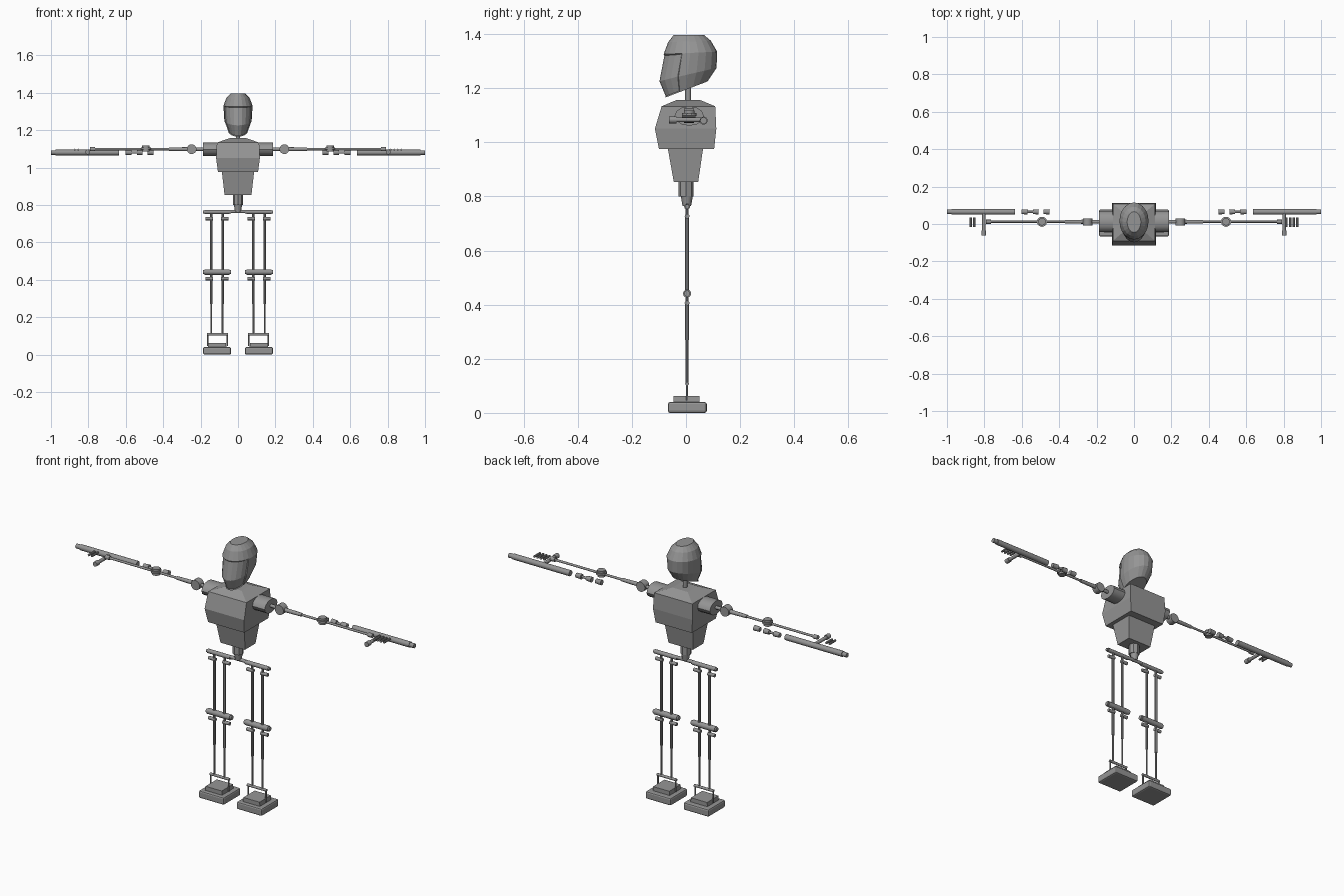
import bpy, bmesh, math
from mathutils import Vector

old = bpy.data.objects.get("Cube")
if old:
    bpy.data.objects.remove(old, do_unlink=True)

grey = bpy.data.materials.new("mid_grey")
grey.use_nodes = True
GREY = (0.3, 0.3, 0.3, 1)
grey.diffuse_color = GREY
grey.node_tree.nodes["Principled BSDF"].inputs["Base Color"].default_value = GREY


def finish(name, bm, smooth=False):
    """Turn a bmesh into a grey object."""
    bmesh.ops.recalc_face_normals(bm, faces=bm.faces)
    mesh = bpy.data.meshes.new(name)
    bm.to_mesh(mesh)
    bm.free()
    mesh.materials.append(grey)
    obj = bpy.data.objects.new(name, mesh)
    bpy.context.collection.objects.link(obj)
    if smooth:
        bpy.ops.object.select_all(action='DESELECT')
        obj.select_set(True)
        bpy.context.view_layer.objects.active = obj
        bpy.ops.object.shade_smooth_by_angle(angle=math.radians(35))
    return obj


def loft(rings):
    """Skin a stack of equal-length point rings and cap both ends."""
    bm = bmesh.new()
    rows = [[bm.verts.new(p) for p in ring] for ring in rings]
    n = len(rows[0])
    for a, b in zip(rows, rows[1:]):
        for i in range(n):
            j = (i + 1) % n
            bm.faces.new((a[i], a[j], b[j], b[i]))
    bm.faces.new(rows[0])
    bm.faces.new(rows[-1])
    return bm


def rod(name, start, end, r1, r2=None, sides=12, squash=1):
    """Cylinder or cone between two points; squash widens it along y."""
    start, end = Vector(start), Vector(end)
    axis = end - start
    bm = bmesh.new()
    bmesh.ops.create_cone(bm, cap_ends=True, segments=sides, radius1=r1,
                          radius2=r1 if r2 is None else r2, depth=axis.length)
    turn = Vector((0, 0, 1)).rotation_difference(axis.normalized())
    for v in bm.verts:
        v.co = turn @ v.co
        v.co.y *= squash
        v.co += (start + end) / 2
    return finish(name, bm, True)


def blocks(name, levels, bevel=0):
    """Rectangular loft; each level is z, front y, back y, half width, centre x."""
    bm = loft([[(c - w, f, z), (c + w, f, z), (c + w, b, z), (c - w, b, z)]
               for z, f, b, w, c in levels])
    obj = finish(name, bm)
    if bevel:
        mod = obj.modifiers.new("soft_edges", 'BEVEL')
        mod.width, mod.segments = bevel, 2
    return obj


# Head: slanted oval rings, with a recessed face mask
SIDES = 20
rings = []
for fy, fz, by, bz, w in [(-.077, 1.165, .08, 1.225, .052), (-.102, 1.225, .113, 1.275, .073),
                          (-.083, 1.325, .115, 1.335, .078), (-.066, 1.37, .092, 1.375, .062),
                          (-.045, 1.397, .066, 1.397, .037)]:
    ring = []
    for i in range(SIDES):
        a = math.tau * i / SIDES
        t = (1 - math.cos(a)) / 2
        ring.append((w * math.sin(a), fy + (by - fy) * t, fz + (bz - fz) * t))
    rings.append(ring)
head = loft(rings)
bmesh.ops.recalc_face_normals(head, faces=head.faces)
mask = [f for f in head.faces if len(f.verts) == 4
        and f.calc_center_median().z < 1.33 and f.calc_center_median().y < -.03]
bmesh.ops.inset_region(head, faces=mask, thickness=.004, depth=-.004)
finish("head", head)
rod("neck", (0, .008, 1.14), (0, .008, 1.25), .011)

# Torso
blocks("chest", [(.975, -.1, .104, .107, 0), (1.05, -.115, .112, .117, 0),
                 (1.133, -.09, .108, .113, 0), (1.157, -.033, .05, .045, 0)])
blocks("abdomen", [(.853, -.045, .045, .072, 0), (.976, -.067, .063, .086, 0)])
rod("waist", (0, 0, .8), (0, 0, .855), .028, sides=8)
rod("waist_joint", (0, .003, .765), (0, .003, .8), .016, .022)
rod("hip_link", (-.045, .004, .765), (.045, .004, .765), .009)

for side, s in (("left", 1), ("right", -1)):
    def part(name, x1, x2, r, y=.012, z=1.098, r2=None, squash=1):
        """Rod along the arm."""
        return rod(f"{side}_{name}", (s * x1, y, z), (s * x2, y, z), r, r2, squash=squash)

    def disc(name, x, z1, z2, r):
        return rod(f"{side}_{name}", (s * x, .012, z1), (s * x, .012, z2), r, sides=16)

    # Shoulder and upper arm
    part("shoulder", .1, .187, .036, z=1.097, squash=1.5)
    part("shoulder_pin", .185, .23, .009)
    rod(f"{side}_upper_joint", (s * .248, -.007, 1.098), (s * .248, .03, 1.098), .026, sides=16)
    part("upper_arm", .265, .37, .011, r2=.009)
    part("upper_arm_rod", .36, .475, .006)

    # Elbow stack and forearm
    disc("elbow_lower", .492, 1.085, 1.097, .02)
    disc("elbow_middle", .492, 1.097, 1.108, .027)
    disc("elbow_upper", .492, 1.108, 1.118, .02)
    part("forearm", .51, .77, .006)
    part("wrist", .765, .79, .011)

    # Hand grip and fingers
    rod(f"{side}_grip", (s * .803, -.058, 1.083), (s * .803, .06, 1.083), .009)
    rod(f"{side}_grip_knob", (s * .803, -.062, 1.083), (s * .803, -.035, 1.083), .013)
    for i in range(4 if s > 0 else 2):
        x = .873 - i * .019
        rod(f"{side}_finger_{i + 1}", (s * x, -.015, 1.095), (s * x, .036, 1.095), .006, sides=8)

    # Segmented outer tube beside the arm
    part("tube", .637, .975, .015, y=.065, z=1.08)
    part("tube_tip", .97, 1, .012, y=.065, z=1.08)
    part("tube_link", .535, .575, .006, y=.065, z=1.08)
    for i, (x1, x2) in enumerate([(.57, .602), (.51, .54), (.452, .485)]):
        part(f"tube_collar_{i + 1}", x1, x2, .014, y=.065, z=1.08, r2=.012)

    # Hip and knee bars
    for name, z, r in (("hip", .762, .011), ("knee", .441, .015)):
        part(f"{name}_bar", .045, .18, r, y=.004, z=z)
        part(f"{name}_cap", .037, .187, r * .75, y=.004, z=z)

    # Paired leg rods with brackets
    for place, x, out in (("inner", .082, -1), ("outer", .143, 1)):
        def strut(name, z1, z2, r):
            return rod(f"{side}_{place}_{name}", (s * x, .004, z1), (s * x, .004, z2), r, sides=8)

        strut("thigh_pin", .72, .76, .006)
        strut("thigh", .44, .73, .0075)
        strut("knee_pin", .40, .44, .006)
        strut("shin", .27, .41, .0075)
        strut("shin_rod", .105, .28, .005)
        for name, z in (("thigh_bracket", .727), ("shin_bracket", .406)):
            part(f"{place}_{name}", x - out * .009, x + out * .032, .009, y=.004, z=z)
        ex = .11 + out * .053
        rod(f"{side}_{place}_ankle_post", (s * ex, .004, .045), (s * ex, .004, .11), .004, sides=8)

    # Ankle frame and stepped foot
    part("ankle_bar", .053, .167, .007, y=.004, z=.108)
    c = s * .112
    blocks(f"{side}_foot_top", [(.035, -.046, .05, .05, c), (.062, -.046, .05, .048, c)])
    blocks(f"{side}_foot_base", [(0, -.067, .077, .075, c), (.04, -.067, .077, .075, c)], .008)
